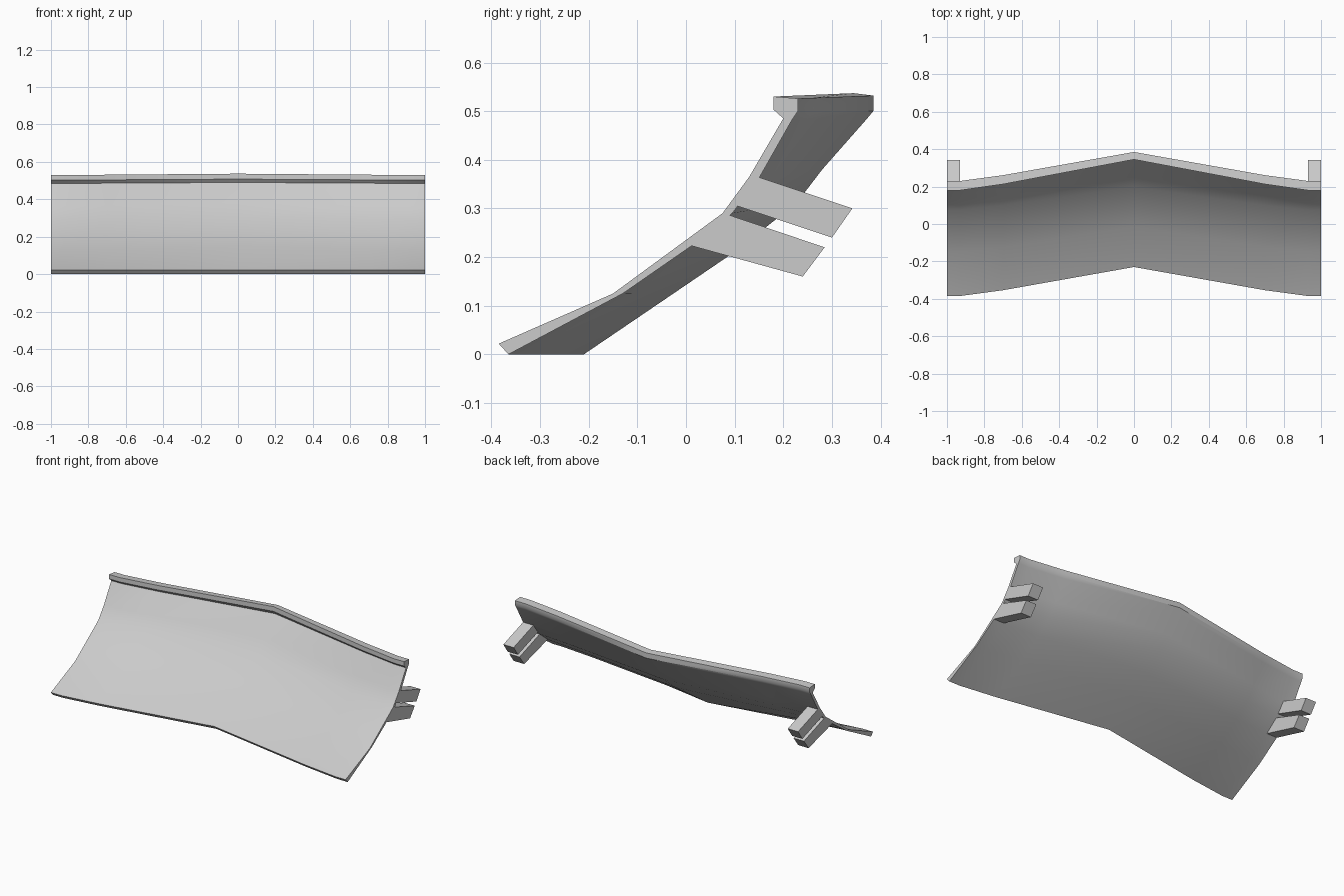
import bpy, bmesh

if "Cube" in bpy.data.objects:
    bpy.data.objects.remove(bpy.data.objects["Cube"])

# (y, z) loop at the outer ends: front face upward, rim, back face downward
END = [(-.385, .022), (-.15, .125), (.075, .29), (.13, .365), (.20, .485),
       (.18, .503), (.18, .53), (.23, .526), (.23, .50), (.218, .482),
       (.15, .362), (.095, .29), (.01, .222), (-.13, .125), (-.365, 0)]
# matching loop at the centre fold
MID = [(-.23, .022), (-.015, .15), (.198, .306), (.253, .38), (.357, .49),
       (.345, .508), (.345, .537), (.385, .532), (.385, .50), (.37, .482),
       (.28, .38), (.228, .312), (.105, .214), (-.02, .129), (-.21, 0)]
# (x, blend towards the centre loop)
STATIONS = [(-1, 0), (-.93, 0), (-.7, .2), (0, 1), (.7, .2), (.93, 0), (1, 0)]


def loft(name, rings):
    bm = bmesh.new()
    loops = [[bm.verts.new(p) for p in ring] for ring in rings]
    n = len(loops[0])
    for a, b in zip(loops, loops[1:]):
        for i in range(n):
            j = (i + 1) % n
            bm.faces.new((a[i], a[j], b[j], b[i]))
    bm.faces.new(loops[0])
    bm.faces.new(loops[-1][::-1])
    bmesh.ops.recalc_face_normals(bm, faces=bm.faces)
    me = bpy.data.meshes.new(name)
    bm.to_mesh(me)
    bm.free()
    ob = bpy.data.objects.new(name, me)
    bpy.context.collection.objects.link(ob)
    bpy.ops.object.select_all(action='DESELECT')
    ob.select_set(True)
    bpy.context.view_layer.objects.active = ob
    bpy.ops.object.shade_smooth_by_angle(angle=0.61)
    return ob


# Folded curved blade with a thick top rim
loft("blade", [[(x, e[0] + (m[0] - e[0]) * t, e[1] + (m[1] - e[1]) * t)
                for e, m in zip(END, MID)] for x, t in STATIONS])

# Pairs of slanted mounting prongs behind both ends
PRONGS = {
    "upper_prong": [(.105, .305), (.15, .364), (.342, .30), (.30, .24)],
    "lower_prong": [(.008, .224), (.09, .286), (.285, .22), (.24, .16)],
}
for name, shape in PRONGS.items():
    for side, label in ((-1, "left"), (1, "right")):
        loft(f"{name}_{label}", [[(side * x, y, z) for y, z in shape] for x in (.93, 1)])
